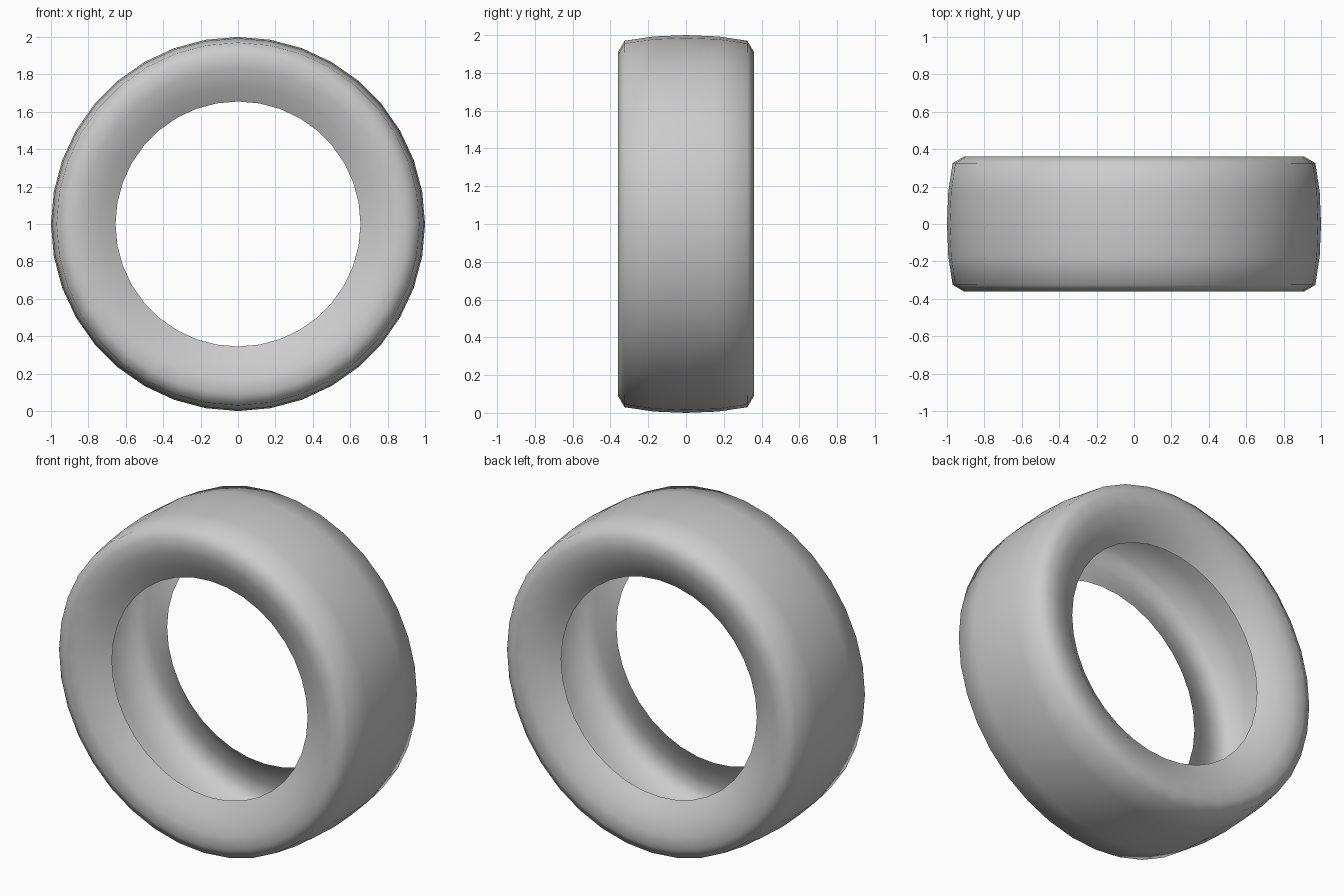
import bpy, bmesh
from math import cos, sin, tau

if "Cube" in bpy.data.objects:
    bpy.data.objects.remove(bpy.data.objects["Cube"])

SEGMENTS = 36
CENTRE_Z = 1.0

# Half profile of the tyre (distance from centre plane, radius)
half = [(0.17, 0.993), (0.325, 0.97), (0.36, 0.91), (0.352, 0.83),
        (0.318, 0.74), (0.27, 0.655)]
front = [(-y, r) for y, r in reversed(half)]
# Back side ends in a small bead lip
back = half[:-1] + [(0.275, 0.68), (0.258, 0.655)]
profile = front + [(0.0, 1.0)] + back


def lathe(name, points, segments):
    """Spin an open profile around the y axis."""
    bm = bmesh.new()
    rings = []
    for i in range(segments):
        a = tau * i / segments
        rings.append([bm.verts.new((r * cos(a), y, CENTRE_Z + r * sin(a)))
                      for y, r in points])
    for i in range(segments):
        a, b = rings[i], rings[(i + 1) % segments]
        for j in range(len(points) - 1):
            f = bm.faces.new((a[j], a[j + 1], b[j + 1], b[j]))
            f.smooth = True
    bm.normal_update()
    # Make the tread face outward
    f = max(bm.faces, key=lambda f: f.calc_center_median().z)
    if f.normal.z < 0:
        bmesh.ops.reverse_faces(bm, faces=bm.faces[:])
    mesh = bpy.data.meshes.new(name)
    bm.to_mesh(mesh)
    bm.free()
    obj = bpy.data.objects.new(name, mesh)
    bpy.context.collection.objects.link(obj)
    return obj


# Hollow tyre shell
lathe("tyre", profile, SEGMENTS)
